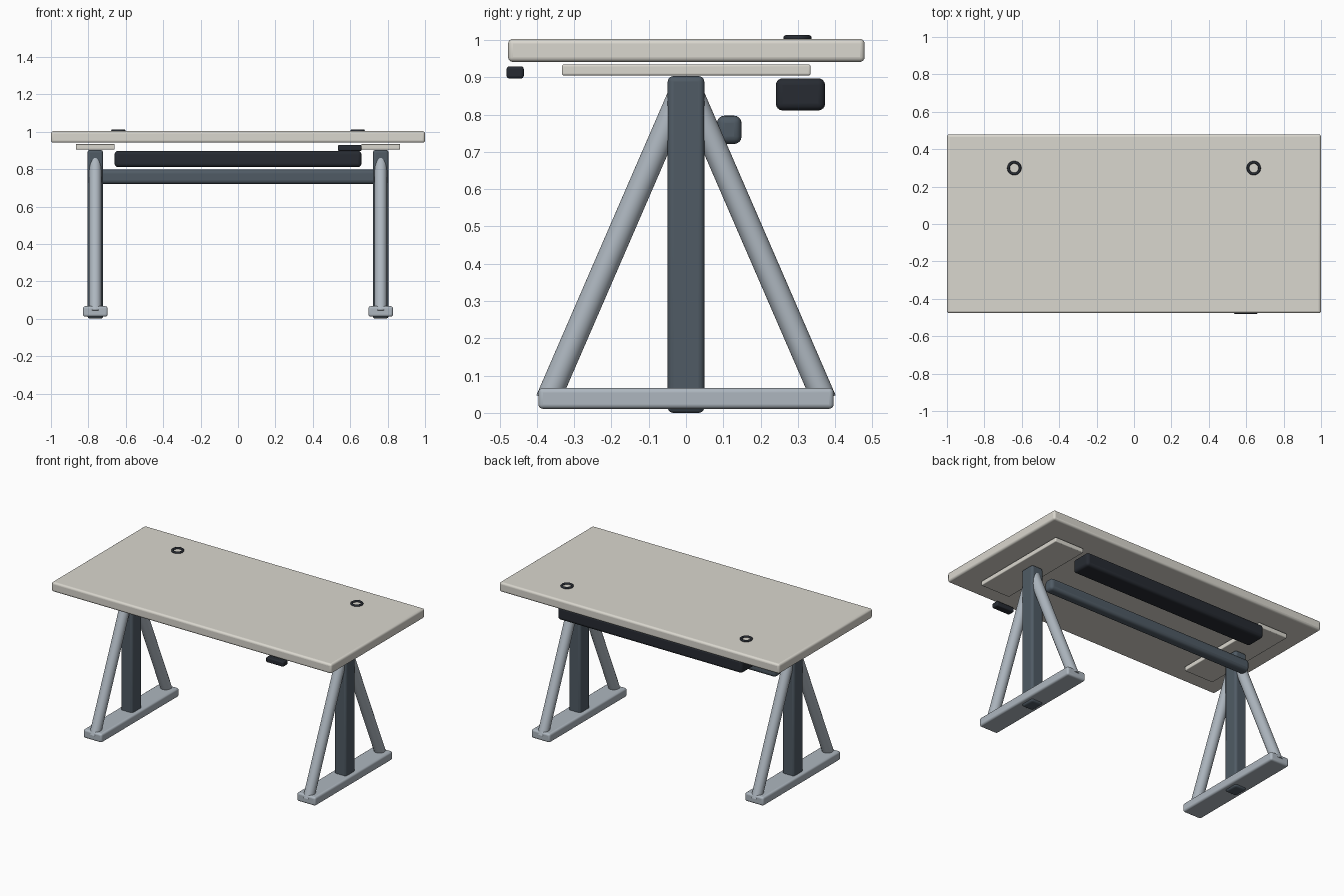
import bpy, math
from mathutils import Vector

if "Cube" in bpy.data.objects:
    bpy.data.objects.remove(bpy.data.objects["Cube"])


def material(name, rgb):
    m = bpy.data.materials.new(name)
    m.diffuse_color = (*rgb, 1)
    m.use_nodes = True
    m.node_tree.nodes["Principled BSDF"].inputs["Base Color"].default_value = m.diffuse_color
    return m


CREAM = material("cream", (0.70, 0.68, 0.62))
SLATE = material("slate", (0.08, 0.105, 0.13))
SILVER = material("silver", (0.42, 0.47, 0.52))
BLACK = material("black", (0.02, 0.024, 0.032))


def finish(name, mat):
    ob = bpy.context.object
    ob.name = name
    ob.data.materials.append(mat)
    bpy.ops.object.shade_smooth_by_angle(angle=math.radians(35))
    return ob


def box(name, x, y, z, mat, bevel):
    """Rounded box given by its (min, max) range on each axis."""
    bpy.ops.mesh.primitive_cube_add(
        size=1, location=[(a + b) / 2 for a, b in (x, y, z)])
    ob = bpy.context.object
    ob.scale = [b - a for a, b in (x, y, z)]
    bpy.ops.object.transform_apply(location=False, rotation=False, scale=True)
    mod = ob.modifiers.new("rounding", "BEVEL")
    mod.width = bevel
    mod.segments = 4
    return finish(name, mat)


def rod(name, a, b, radius, mat):
    a, b = Vector(a), Vector(b)
    bpy.ops.mesh.primitive_cylinder_add(
        vertices=32, radius=radius, depth=(b - a).length, location=(a + b) / 2)
    bpy.context.object.rotation_euler = (b - a).to_track_quat('Z', 'Y').to_euler()
    return finish(name, mat)


# Desktop
box("desktop", (-1, 1), (-0.477, 0.479), (0.941, 1.003), CREAM, 0.013)

# Legs, mounting plates and cable rings on both sides
for side, s in (("left", -1), ("right", 1)):
    cx = 0.763 * s
    box(side + "_mounting_plate", (cx - 0.104, cx + 0.104), (-0.333, 0.334),
        (0.905, 0.934), CREAM, 0.005)
    box(side + "_column", (cx - 0.042, cx + 0.042), (-0.049, 0.049),
        (0, 0.903), SLATE, 0.015)
    box(side + "_foot", (cx - 0.066, cx + 0.066), (-0.396, 0.396),
        (0.011, 0.067), SILVER, 0.012)
    for end, e in (("front", -1), ("back", 1)):
        rod(side + "_" + end + "_strut", (cx, 0.371 * e, 0.034),
            (cx, 0.015 * e, 0.855), 0.033, SILVER)
    bpy.ops.mesh.primitive_torus_add(
        location=(0.64 * s, 0.299, 1.006), major_radius=0.031,
        minor_radius=0.007, major_segments=40, minor_segments=12)
    finish(side + "_cable_ring", BLACK)

# Crossbar, cable tray and height control
box("crossbar", (-0.743, 0.743), (0.083, 0.149), (0.721, 0.797), SLATE, 0.02)
box("cable_tray", (-0.66, 0.66), (0.241, 0.373), (0.811, 0.897), BLACK, 0.018)
box("height_control", (0.535, 0.66), (-0.481, -0.435), (0.897, 0.929), BLACK, 0.007)
